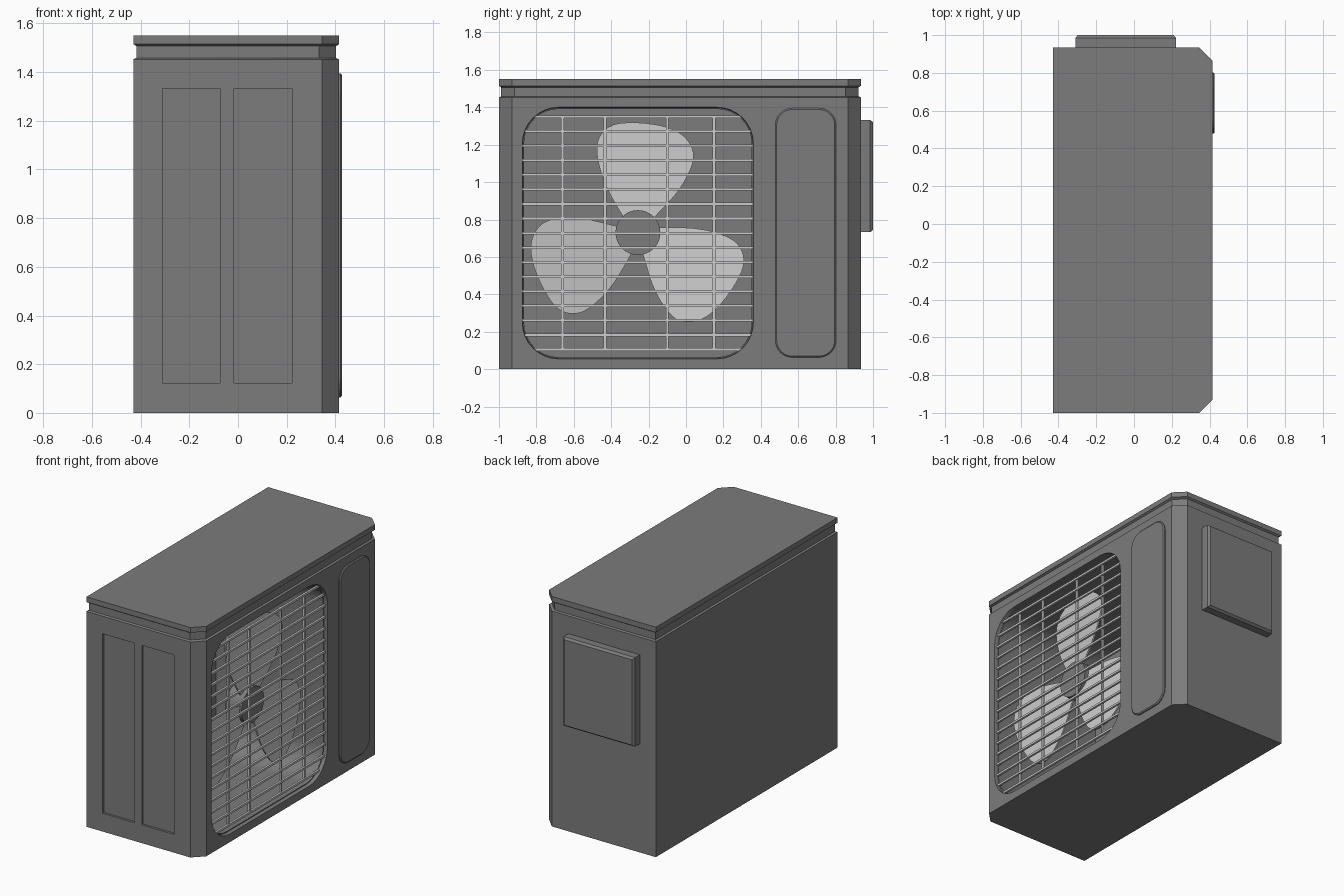
import bpy, bmesh, math
from mathutils import Matrix, Vector

if "Cube" in bpy.data.objects:
    bpy.data.objects.remove(bpy.data.objects["Cube"])


def material(name, v):
    m = bpy.data.materials.new(name)
    m.diffuse_color = (v, v, v, 1)
    m.use_nodes = True
    m.node_tree.nodes["Principled BSDF"].inputs["Base Color"].default_value = m.diffuse_color
    return m


DARK = material("dark_grey", 0.2)
LIGHT = material("light_grey", 0.6)


def make(name, bm, mat=DARK, smooth=False):
    bmesh.ops.recalc_face_normals(bm, faces=bm.faces)
    me = bpy.data.meshes.new(name)
    bm.to_mesh(me)
    bm.free()
    ob = bpy.data.objects.new(name, me)
    bpy.context.collection.objects.link(ob)
    me.materials.append(mat)
    bpy.context.view_layer.objects.active = ob
    if smooth:
        bpy.ops.object.select_all(action='DESELECT')
        ob.select_set(True)
        bpy.ops.object.shade_smooth_by_angle(angle=math.radians(35))
    return ob


def loft(rings):
    """Closed solid through a list of equal-length rings."""
    bm = bmesh.new()
    vs = [[bm.verts.new(p) for p in r] for r in rings]
    n = len(vs[0])
    for a, b in zip(vs, vs[1:]):
        for i in range(n):
            bm.faces.new((a[i], a[(i + 1) % n], b[(i + 1) % n], b[i]))
    bm.faces.new(vs[0][::-1])
    bm.faces.new(vs[-1])
    return bm


def box(x0, x1, y0, y1, z0, z1):
    return loft([[(x, y0, z0), (x, y1, z0), (x, y1, z1), (x, y0, z1)] for x in (x0, x1)])


def round_rect(x, y0, y1, z0, z1, r, inset=0, seg=8):
    """Rounded rectangle in the yz plane."""
    pts = []
    for k, (cy, cz) in enumerate([(y1 - r, z1 - r), (y0 + r, z1 - r), (y0 + r, z0 + r), (y1 - r, z0 + r)]):
        for i in range(seg + 1):
            a = math.pi / 2 * (k + i / seg)
            pts.append((x, cy + (r - inset) * math.cos(a), cz + (r - inset) * math.sin(a)))
    return pts


def cut(target, cutter):
    cutter.hide_render = True
    m = target.modifiers.new("cut", 'BOOLEAN')
    m.operation, m.solver, m.object = 'DIFFERENCE', 'EXACT', cutter
    bpy.context.view_layer.objects.active = target
    bpy.ops.object.modifier_apply(modifier=m.name)
    bpy.data.objects.remove(cutter)


# Casing with chamfered front corners and a groove under the lid
outline = [(-.43, -1), (.345, -1), (.415, -.93), (.415, .865), (.345, .935), (-.43, .935)]
levels = [(0, 0), (1.452, 0), (1.458, .012), (1.507, .012), (1.515, 0), (1.55, 0)]
casing = make("casing", loft([[(x - math.copysign(d, x), y - math.copysign(d, y), z)
                               for x, y in outline] for z, d in levels]))

# Fan opening with stepped rim, and deep cavity behind it
opening = (-.88, .365, .05, 1.405, .2)
cut(casing, make("rim_cutter", loft([round_rect(.39, *opening, inset=.008), round_rect(.45, *opening)])))
cut(casing, make("cavity_cutter", loft([round_rect(x, *opening, inset=.014) for x in (-.41, .44)])))

# Two shallow recesses in the side
for x0, x1 in ((-.31, -.073), (-.017, .222)):
    cut(casing, make("recess_cutter", box(x0, x1, -1.1, -.985, .123, 1.333)))
bpy.ops.object.select_all(action='DESELECT')
casing.select_set(True)
bpy.context.view_layer.objects.active = casing
bpy.ops.object.shade_smooth_by_angle(angle=math.radians(25))

# Raised front panel
panel = (.478, .802, .063, 1.395, .09)
make("front_panel", loft([round_rect(.40, *panel), round_rect(.421, *panel),
                          round_rect(.427, *panel, inset=.007)]), smooth=False)

# Valve cover on the other side
def cover_ring(y, d):
    return [(-.31 + d, y, .732 + d), (.222 - d, y, .732 + d), (.222 - d, y, 1.332 - d), (-.31 + d, y, 1.332 - d)]


make("valve_cover", loft([cover_ring(.925, 0), cover_ring(.985, 0), cover_ring(1.0, .012)]))

# Grille bars
T = .007
for i in range(17):
    z = .105 + i * (1.35 - .105) / 16
    make("grille_bar_horizontal", box(.388, .402, -.89, .375, z - T, z + T), LIGHT)
for y in (-.66, -.433, -.10, .15):
    make("grille_bar_vertical", box(.38, .394, y - T, y + T, .105, 1.355), LIGHT)

# Fan hub
centre = Vector((0, -.257, .73))


def circle(x, r, n=32):
    return [(x, centre.y + r * math.cos(2 * math.pi * i / n), centre.z + r * math.sin(2 * math.pi * i / n))
            for i in range(n)]


make("fan_hub", loft([circle(.17, .12), circle(.29, .12)]), smooth=True)

# Fan blades: rounded outline, slightly pitched, repeated three times
pts = [(-.06, .06), (-.09, .1), (-.18, .26), (-.22, .4), (-.22, .5), (-.15, .58), (-.01, .592),
       (.15, .57), (.25, .52), (.3, .44), (.295, .36), (.22, .22), (.095, .09), (.06, .05)]
for _ in range(2):
    pts = [tuple(p[k] * (1 - t) + q[k] * t for k in (0, 1))
           for p, q in zip(pts, pts[1:] + pts[:1]) for t in (.25, .75)]
for k in range(3):
    bm = loft([[(x + .12 * y, y, z) for y, z in pts] for x in (.258, .268)])
    bm.transform(Matrix.Translation(centre) @ Matrix.Rotation(math.radians(120 * k), 4, 'X'))
    make("fan_blade", bm, LIGHT, smooth=True)
